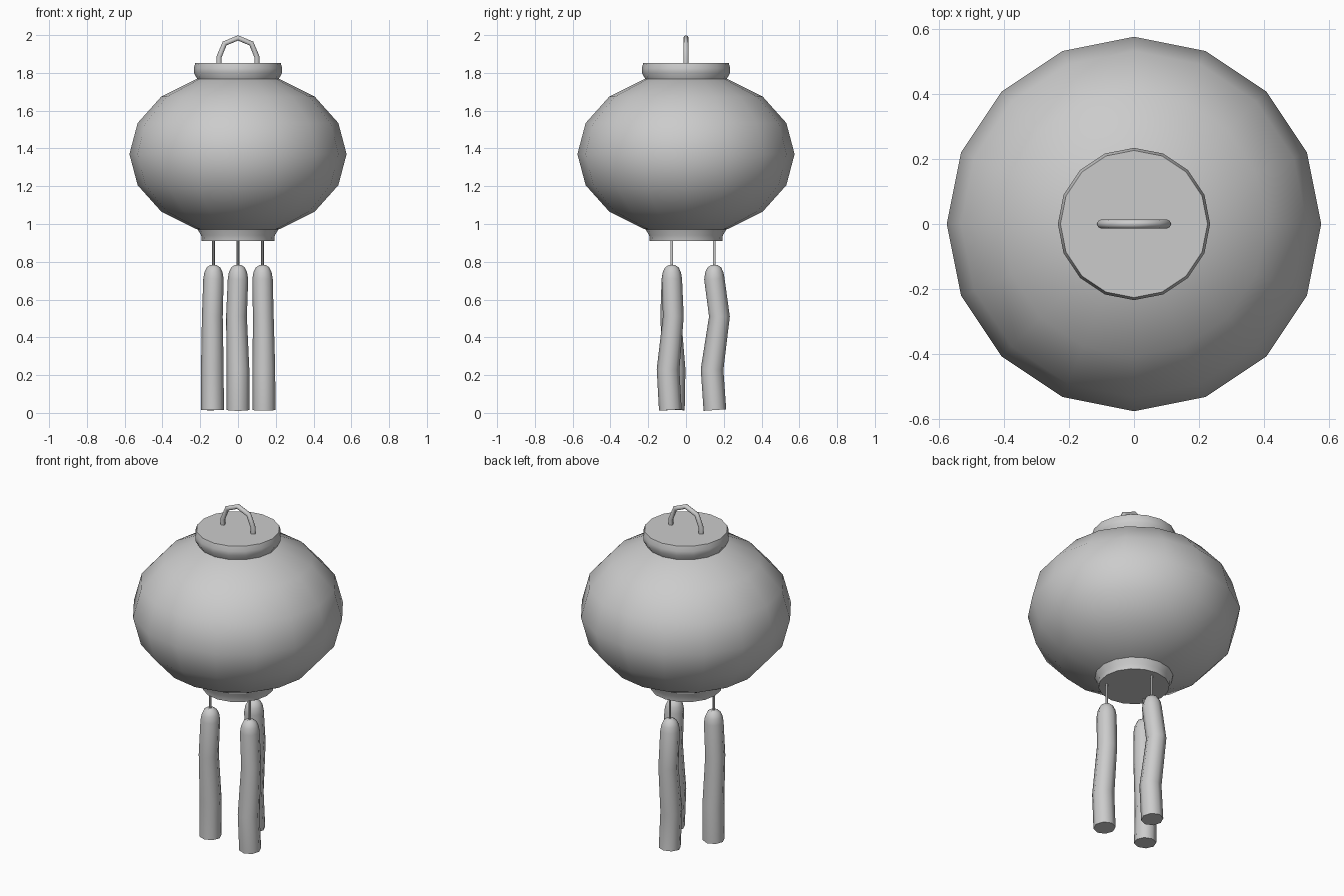
import bpy, bmesh, math
from mathutils import Vector

if "Cube" in bpy.data.objects:
    bpy.data.objects.remove(bpy.data.objects["Cube"])


def smooth(obj, angle):
    bpy.ops.object.select_all(action='DESELECT')
    obj.select_set(True)
    bpy.context.view_layer.objects.active = obj
    bpy.ops.object.shade_smooth_by_angle(angle=math.radians(angle))


def lathe(name, profile, sides=16):
    """Closed solid of revolution from (radius, z) pairs, bottom to top."""
    bm = bmesh.new()
    rings = []
    for r, z in profile:
        rings.append([bm.verts.new((r * math.cos(2 * math.pi * i / sides),
                                    r * math.sin(2 * math.pi * i / sides), z))
                      for i in range(sides)])
    for a, b in zip(rings, rings[1:]):
        for i in range(sides):
            j = (i + 1) % sides
            bm.faces.new((a[i], a[j], b[j], b[i]))
    bm.faces.new(rings[0][::-1])
    bm.faces.new(rings[-1])
    mesh = bpy.data.meshes.new(name)
    bm.to_mesh(mesh)
    bm.free()
    obj = bpy.data.objects.new(name, mesh)
    bpy.context.collection.objects.link(obj)
    smooth(obj, 50)
    return obj


def tube(name, points, radii, resolution=2):
    """Capped round tube along a path, with a radius at each point."""
    curve = bpy.data.curves.new(name, 'CURVE')
    curve.dimensions = '3D'
    curve.bevel_depth = 1.0
    curve.bevel_resolution = resolution
    curve.use_fill_caps = True
    spline = curve.splines.new('POLY')
    spline.points.add(len(points) - 1)
    for p, co, r in zip(spline.points, points, radii):
        p.co = (*co, 1)
        p.radius = r
    obj = bpy.data.objects.new(name, curve)
    bpy.context.collection.objects.link(obj)
    bpy.ops.object.select_all(action='DESELECT')
    obj.select_set(True)
    bpy.context.view_layer.objects.active = obj
    bpy.ops.object.convert(target='MESH')
    obj = bpy.context.view_layer.objects.active
    smooth(obj, 60)
    return obj


# Flattened round lantern body
bpy.ops.mesh.primitive_uv_sphere_add(segments=16, ring_count=8, radius=1,
                                     location=(0, 0, 1.37), scale=(0.575, 0.575, 0.43))
body = bpy.context.object
body.name = "lantern_body"
smooth(body, 60)

# Collars above and below the body
lathe("top_collar", [(0.21, 1.75), (0.217, 1.77), (0.234, 1.80), (0.234, 1.825), (0.226, 1.853)])
lathe("bottom_collar", [(0.192, 0.91), (0.195, 0.94), (0.21, 0.965), (0.215, 0.985)])

# Arched carrying handle
arch = [(0.1 * math.cos(a), 0, 1.885 + 0.1 * math.sin(a))
        for a in (k * math.pi / 4 for k in range(5))]
handle_path = [(0.1, 0, 1.83)] + arch + [(-0.1, 0, 1.83)]
tube("handle", handle_path, [0.014] * len(handle_path))

# Three hanging tassels: bends are (x, y) drifts at mid height, low and at the end
tassels = {
    "back": (90, (-0.008, 0.027), (0.0, -0.012), (0.0, 0.003)),
    "left": (210, (-0.006, -0.006), (-0.006, 0.012), (-0.005, 0.008)),
    "right": (330, (0.004, 0.008), (0.007, -0.02), (0.008, -0.008)),
}
for side, (angle, mid, low, end) in tassels.items():
    a = math.radians(angle)
    base = Vector((0.15 * math.cos(a), 0.15 * math.sin(a), 0))
    tube(side + "_string", [base + Vector((0, 0, 0.76)), base + Vector((0, 0, 0.93))],
         [0.007, 0.007], 1)
    spots = [(0, 0, 0.782), (0, 0, 0.77), (0, 0, 0.745), (0, 0, 0.71),
             (*mid, 0.51), (*low, 0.23), (*end, 0.015)]
    tube(side + "_tassel", [base + Vector(s) for s in spots],
         [0.018, 0.036, 0.048, 0.054, 0.055, 0.06, 0.06])
